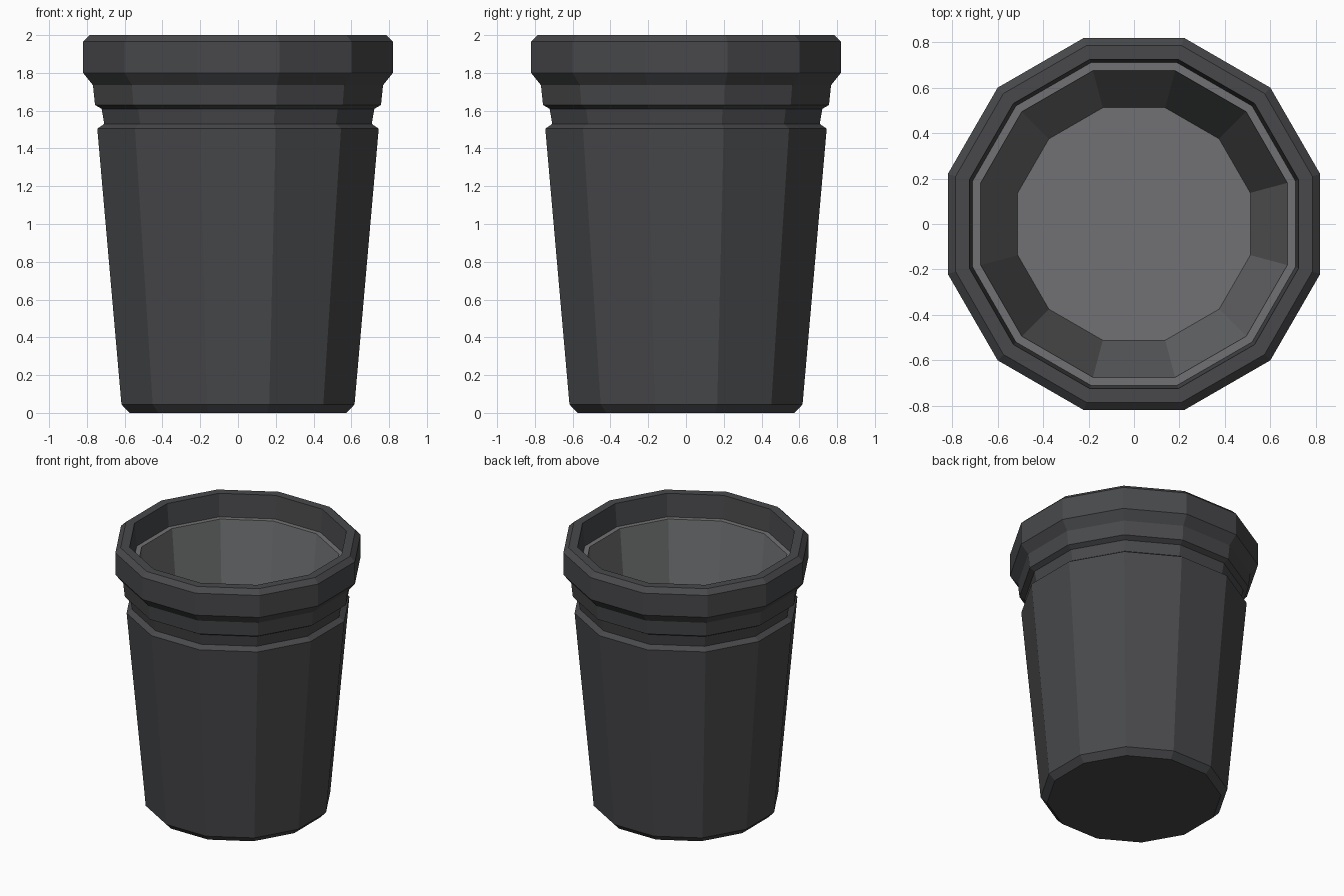
import bpy, bmesh, math

if "Cube" in bpy.data.objects:
    bpy.data.objects.remove(bpy.data.objects["Cube"])

SIDES = 12


def material(name, rgb):
    m = bpy.data.materials.new(name)
    m.diffuse_color = (*rgb, 1)
    m.use_nodes = True
    m.node_tree.nodes["Principled BSDF"].inputs["Base Color"].default_value = m.diffuse_color
    return m


def lathe(name, profile, mat, cap_first=False, cap_last=False):
    """Revolve (apothem, z) points into a 12-sided shell with flats on the axes."""
    bm = bmesh.new()
    rings = []
    for apothem, z in profile:
        r = apothem / math.cos(math.pi / SIDES)
        angles = [(i + 0.5) * 2 * math.pi / SIDES for i in range(SIDES)]
        rings.append([bm.verts.new((r * math.cos(a), r * math.sin(a), z)) for a in angles])
    for low, high in zip(rings, rings[1:]):
        for i in range(SIDES):
            j = (i + 1) % SIDES
            bm.faces.new((low[i], low[j], high[j], high[i]))
    if cap_first:
        bm.faces.new(rings[0][::-1])
    if cap_last:
        bm.faces.new(rings[-1])
    mesh = bpy.data.meshes.new(name)
    bm.to_mesh(mesh)
    bm.free()
    mesh.materials.append(mat)
    ob = bpy.data.objects.new(name, mesh)
    bpy.context.collection.objects.link(ob)
    return ob


dark = material("dark_grey", (0.065, 0.066, 0.07))
grey = material("liner_grey", (0.165, 0.167, 0.172))

# Outer can: chamfered foot, tapered body, groove, collar and thick rim
lathe("bin_body", [
    (0.575, 0.0), (0.617, 0.045), (0.745, 1.505), (0.708, 1.53),
    (0.722, 1.61), (0.757, 1.63), (0.768, 1.735), (0.82, 1.80),
    (0.82, 1.965), (0.785, 2.0), (0.725, 2.0), (0.71, 1.83),
], dark, cap_first=True)

# Inner liner: narrow ledge, sloping wall and floor
lathe("inner_liner", [
    (0.71, 1.83), (0.675, 1.83), (0.512, 0.07),
], grey, cap_last=True)
